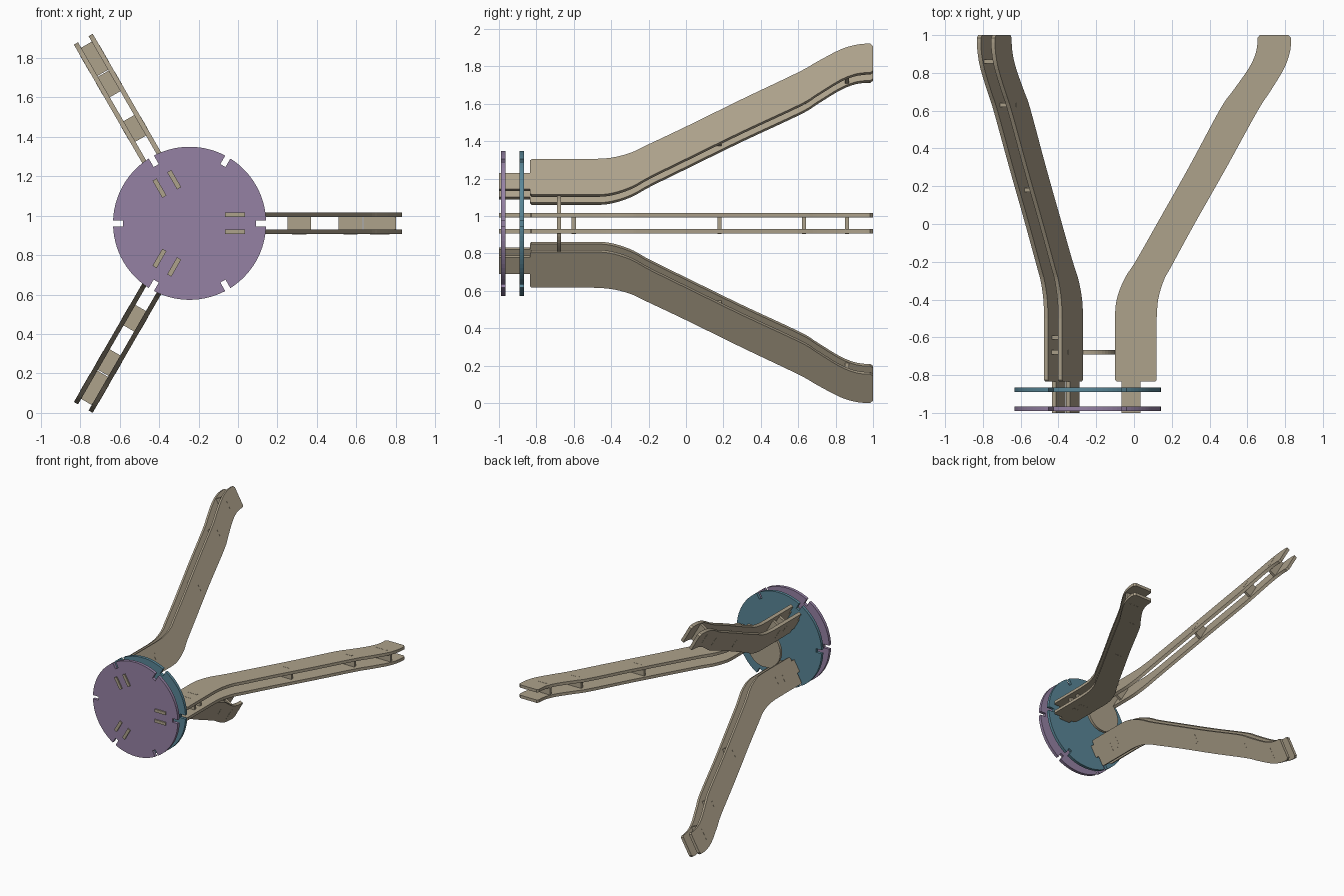
import bpy, bmesh
from math import sin, cos, asin, pi, radians

if "Cube" in bpy.data.objects:
    bpy.data.objects.remove(bpy.data.objects["Cube"])

CX, CZ = -0.2455, 0.961          # hub axis (runs along y)
INNER_T, OUTER_T = 0.031, 0.055  # plate faces measured from the leg mid-plane


def material(name, rgb):
    m = bpy.data.materials.new(name)
    m.diffuse_color = (*rgb, 1)
    m.use_nodes = True
    m.node_tree.nodes["Principled BSDF"].inputs["Base Color"].default_value = m.diffuse_color
    return m


TAN = material("tan", (0.42, 0.36, 0.26))
PURPLE = material("purple", (0.30, 0.22, 0.37))
TEAL = material("teal", (0.10, 0.24, 0.31))


def prism(name, pts, lo, hi, place, mat):
    """Extrude the 2D outline pts from lo to hi; place(u, v, w) gives world position."""
    bm = bmesh.new()
    bottom = [bm.verts.new(place(u, v, lo)) for u, v in pts]
    top = [bm.verts.new(place(u, v, hi)) for u, v in pts]
    bm.faces.new(bottom)
    bm.faces.new(top[::-1])
    n = len(pts)
    for i in range(n):
        j = (i + 1) % n
        bm.faces.new((bottom[i], top[i], top[j], bottom[j]))
    bmesh.ops.recalc_face_normals(bm, faces=bm.faces)
    mesh = bpy.data.meshes.new(name)
    bm.to_mesh(mesh)
    bm.free()
    mesh.materials.append(mat)
    ob = bpy.data.objects.new(name, mesh)
    bpy.context.collection.objects.link(ob)
    return ob


def smooth_path(p, steps=4):
    """Catmull-Rom curve through the points."""
    q = [p[0]] + p + [p[-1]]
    out = []
    for a, b, c, d in zip(q, q[1:], q[2:], q[3:]):
        for s in range(steps):
            t = s / steps
            out.append(tuple(0.5 * (2 * b[k] + (c[k] - a[k]) * t
                       + (2 * a[k] - 5 * b[k] + 4 * c[k] - d[k]) * t * t
                       + (3 * b[k] - a[k] - 3 * c[k] + d[k]) * t ** 3) for k in (0, 1)))
    return out + [p[-1]]


def toothed_circle(radius, count, half_width, tooth_radius, steps):
    """Circle with evenly spaced notches (smaller tooth radius) or arms (larger)."""
    pts = []
    edge = asin(half_width / radius)
    for k in range(count):
        a = 2 * pi * k / count
        for side in (-1, 1):
            s = side * half_width
            pts.append((tooth_radius * cos(a) - s * sin(a), tooth_radius * sin(a) + s * cos(a)))
        span = 2 * pi / count - 2 * edge
        for i in range(steps + 1):
            b = a + edge + span * i / steps
            pts.append((radius * cos(b), radius * sin(b)))
    return pts


def on_axis(u, v, w):
    return (CX + u, w, CZ + v)


def on_leg(angle):
    c, s = cos(angle), sin(angle)
    return lambda x, y, t: (CX + (x - CX) * c - t * s, y, CZ + (x - CX) * s + t * c)


# Notched round bulkheads and the three-armed hub plate
ring = toothed_circle(0.388, 6, 0.015, 0.338, 14)
prism("front_disc", ring, -0.99, -0.965, on_axis, PURPLE)
prism("rear_disc", ring, -0.89, -0.866, on_axis, TEAL)
prism("hub_plate", toothed_circle(0.15, 3, 0.031, 0.33, 12), -0.69, -0.667, on_axis, TAN)

# Leg plate outline: tab, body, swept arm and rounded tip
outer = smooth_path([(.12, -.50), (.128, -.40), (.157, -.30), (.20, -.22), (.32, 0), (.49, .30),
                     (.655, .60), (.72, .70), (.793, .82), (.823, .90), (.832, .96)])
inner = smooth_path([(-.10, -.50), (-.097, -.43), (-.08, -.36), (-.045, -.28), (.013, -.19),
                     (.132, .02), (.29, .30), (.457, .61), (.52, .70), (.605, .82),
                     (.643, .90), (.654, .96)])
tab = [(-.10, -.825), (-.09, -.835), (-.065, -.835), (-.065, -1), (.035, -1), (.035, -.835),
       (.11, -.835), (.12, -.825)]
tip = [(.832, .985), (.817, 1), (.666, 1), (.654, .985)]
outline = tab + outer + tip + inner[::-1]

# Cross braces: x range, y centre
braces = [(-.06, .08, -.60), (.25, .37, .18), (.51, .63, .63), (.635, .80, .86)]

for n in range(3):
    place = on_leg(radians(120 * n))
    for side, lo, hi in (("lower", -OUTER_T, -INNER_T), ("upper", INNER_T, OUTER_T)):
        prism(f"leg_{n}_{side}_plate", outline, lo, hi, place, TAN)
    for i, (x0, x1, y) in enumerate(braces):
        h = 0.011
        prism(f"leg_{n}_brace_{i}", [(x0, y - h), (x1, y - h), (x1, y + h), (x0, y + h)],
              -INNER_T, INNER_T, place, TAN)
        # Tenon showing through both plates
        m, w = (x0 + x1) / 2, (x1 - x0) * 0.3
        prism(f"leg_{n}_tenon_{i}", [(m - w, y - h), (m + w, y - h), (m + w, y + h), (m - w, y + h)],
              -OUTER_T - .001, OUTER_T + .001, place, TAN)
    # Hub tenon
    prism(f"leg_{n}_hub_tenon", [(-.008, -.69), (.055, -.69), (.055, -.667), (-.008, -.667)],
          -OUTER_T - .001, OUTER_T + .001, place, TAN)
